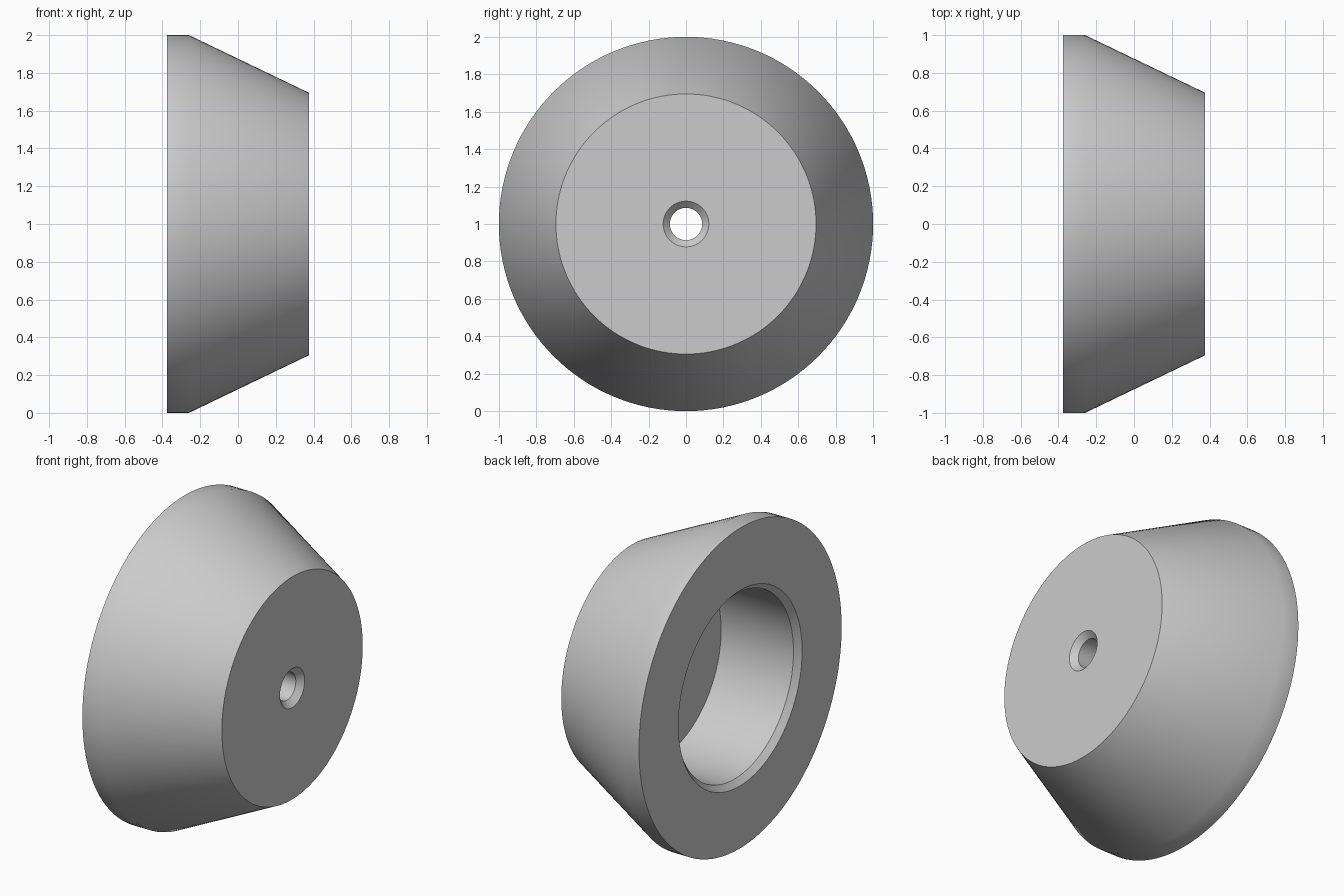
import bpy
import bmesh
import math
from mathutils import Vector

cube = bpy.data.objects.get("Cube")
if cube:
    bpy.data.objects.remove(cube, do_unlink=True)

grey = bpy.data.materials.new("plain grey")
grey.use_nodes = True
colour = (0.6, 0.6, 0.6, 1)
grey.diffuse_color = colour
grey.node_tree.nodes["Principled BSDF"].inputs["Base Color"].default_value = colour


def lathe(name, profile, centre, steps):
    """Spin a closed (x, radius) profile around a line along x."""
    bm = bmesh.new()
    verts = [bm.verts.new((x, 0, r)) for x, r in profile]
    edges = [bm.edges.new((v, verts[i - 1])) for i, v in enumerate(verts)]
    bmesh.ops.spin(bm, geom=verts + edges, cent=(0, 0, 0), axis=(1, 0, 0),
                   angle=math.tau, steps=steps, use_merge=False)
    bmesh.ops.remove_doubles(bm, verts=bm.verts, dist=1e-4)
    bmesh.ops.recalc_face_normals(bm, faces=bm.faces)
    mesh = bpy.data.meshes.new(name)
    bm.to_mesh(mesh)
    bm.free()
    mesh.materials.append(grey)
    obj = bpy.data.objects.new(name, mesh)
    obj.location = Vector(centre)
    bpy.context.collection.objects.link(obj)
    bpy.ops.object.select_all(action="DESELECT")
    obj.select_set(True)
    bpy.context.view_layer.objects.active = obj
    bpy.ops.object.shade_smooth_by_angle(angle=math.radians(30))
    return obj


# Tapered foot: outer rim and cone, countersunk bolt hole, chamfered pocket
back, front, pocket_floor = -0.375, 0.375, 0.16
profile = [
    (back, 1.0), (-0.26, 1.0), (front, 0.695),
    (front, 0.122), (front - 0.036, 0.086), (pocket_floor, 0.086),
    (pocket_floor, 0.575), (back + 0.035, 0.575), (back, 0.61),
]
lathe("tapered_foot", profile, (0, 0, 1), 128)
